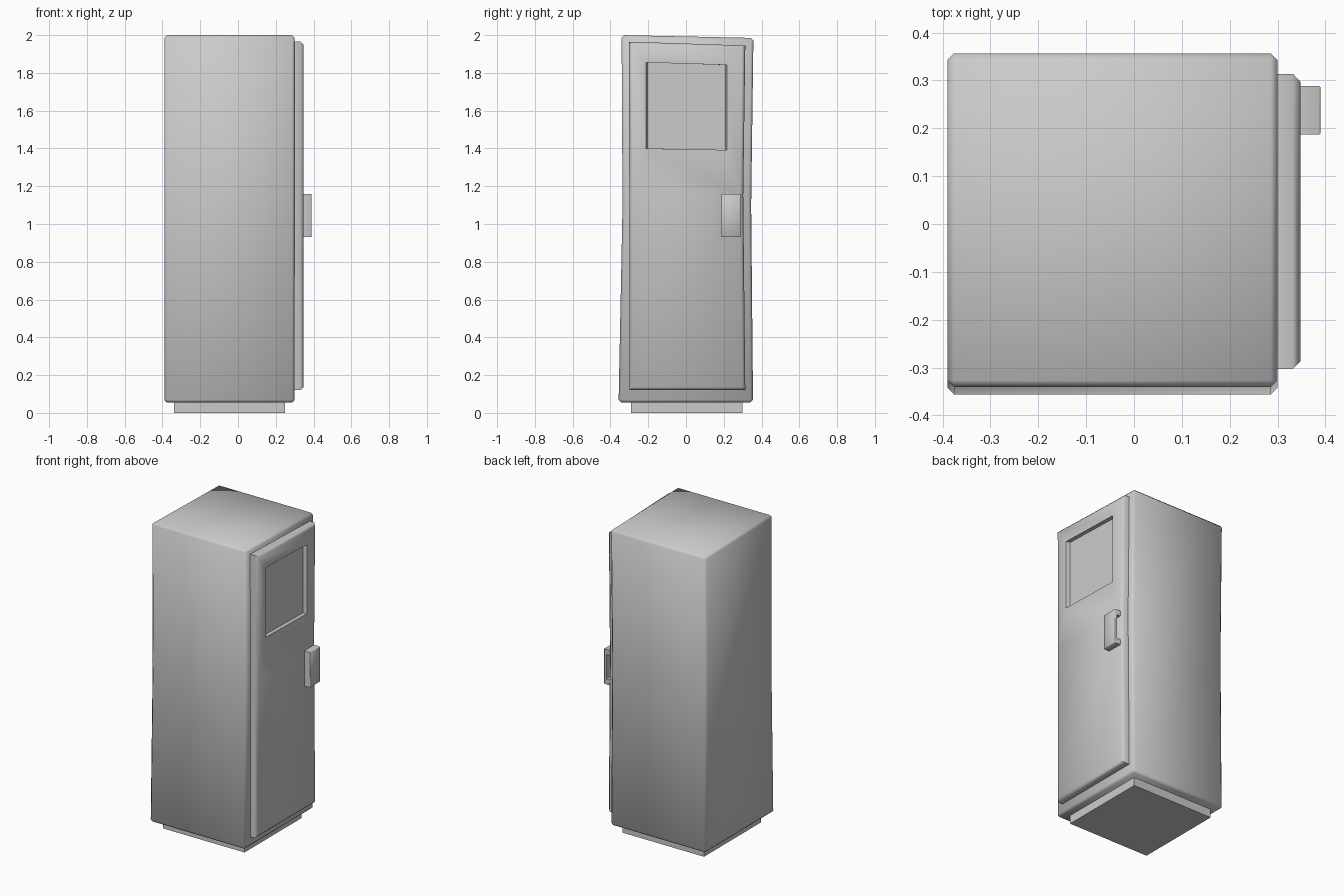
import bpy, bmesh, math

if "Cube" in bpy.data.objects:
    bpy.data.objects.remove(bpy.data.objects["Cube"])


def loft(name, x0, x1, levels, bevel=0.0, keep=None, taper=0.0):
    """Closed box from stacked rings; level = (y0, y1, z at y0, z at y1)."""
    bm = bmesh.new()
    rings = []
    for y0, y1, za, zb in levels:
        rings.append([bm.verts.new(p) for p in
                      ((x0, y0 + taper, za), (x1, y0, za), (x1, y1, zb), (x0, y1 - taper, zb))])
    for a, b in zip(rings, rings[1:]):
        for i in range(4):
            j = (i + 1) % 4
            bm.faces.new((a[i], a[j], b[j], b[i]))
    bm.faces.new(rings[0][::-1])
    bm.faces.new(rings[-1])
    bm.normal_update()
    if bevel:
        edges = [e for e in bm.edges if e.calc_face_angle() > 1.0
                 and (keep is None or all(keep(v.co) for v in e.verts))]
        bmesh.ops.bevel(bm, geom=edges, offset=bevel, segments=1, profile=0.5, affect='EDGES')
    bmesh.ops.recalc_face_normals(bm, faces=bm.faces)
    me = bpy.data.meshes.new(name)
    bm.to_mesh(me)
    bm.free()
    ob = bpy.data.objects.new(name, me)
    bpy.context.collection.objects.link(ob)
    return ob


def activate(ob):
    bpy.ops.object.select_all(action='DESELECT')
    ob.select_set(True)
    bpy.context.view_layer.objects.active = ob


def carve(ob, cutter):
    activate(ob)
    m = ob.modifiers.new("recess", 'BOOLEAN')
    m.operation = 'DIFFERENCE'
    m.solver = 'EXACT'
    m.object = cutter
    bpy.ops.object.modifier_apply(modifier=m.name)
    bpy.data.objects.remove(cutter)


# Slightly crooked cabinet body
body = loft("body", -0.39, 0.30, [
    (-0.357, 0.355, 0.055, 0.055),
    (-0.336, 0.345, 1.10, 1.10),
    (-0.341, 0.357, 2.0, 1.985)], bevel=0.014)

# Recessed plinth
plinth = loft("plinth", -0.34, 0.25, [
    (-0.29, 0.30, 0.0, 0.0), (-0.29, 0.30, 0.07, 0.07)])

# Door with chamfered outer rim and sunken window
door = loft("door", 0.285, 0.348, [
    (-0.30, 0.314, 0.12, 0.12),
    (-0.30, 0.303, 1.15, 1.15),
    (-0.303, 0.314, 1.965, 1.945)], bevel=0.016, keep=lambda c: c.x > 0.34)
carve(door, loft("window_cutter", 0.322, 0.352, [
    (-0.212, 0.218, 1.40, 1.392), (-0.212, 0.218, 1.855, 1.842)], taper=0.009))

# Handle with a finger recess on its rear side
handle = loft("handle", 0.34, 0.39, [
    (0.187, 0.289, 0.93, 0.93), (0.187, 0.289, 1.16, 1.16)], bevel=0.003,
    keep=lambda c: c.x > 0.38)
carve(handle, loft("grip_cutter", 0.33, 0.372, [
    (0.225, 0.31, 0.965, 0.965), (0.225, 0.31, 1.125, 1.125)]))

for ob in (body, plinth, door, handle):
    activate(ob)
    bpy.ops.object.shade_smooth_by_angle(angle=math.radians(55))
